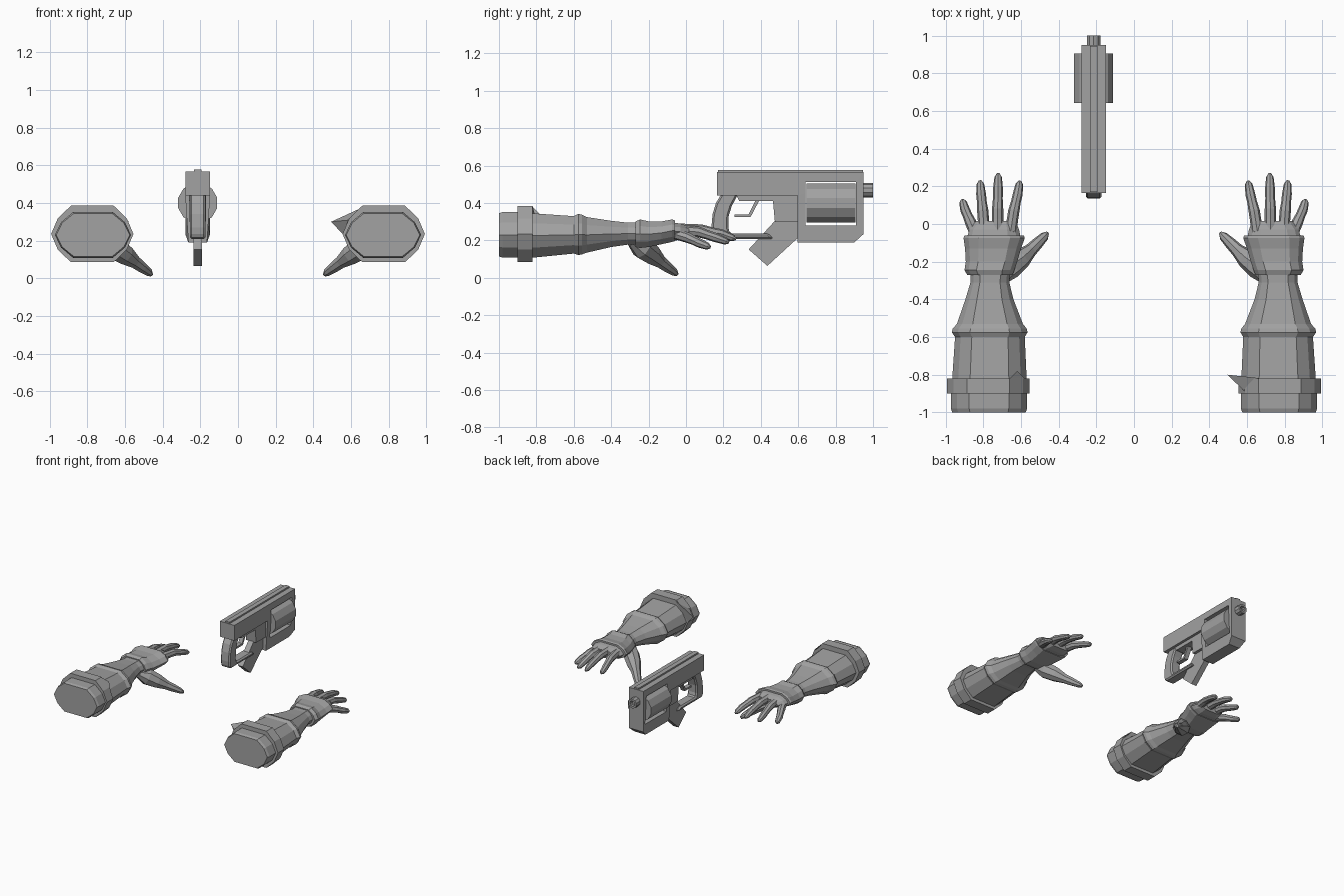
import bpy, bmesh, math
from mathutils import Vector

if "Cube" in bpy.data.objects:
    bpy.data.objects.remove(bpy.data.objects["Cube"])

grey = bpy.data.materials.new("plain grey")
grey.diffuse_color = (0.36, 0.36, 0.36, 1)
grey.use_nodes = True
grey.node_tree.nodes["Principled BSDF"].inputs["Base Color"].default_value = grey.diffuse_color

# cross-sections (unit half-width, unit half-height)
ARM = [(1, 0), (.84, .55), (.52, 1), (-.52, 1), (-.84, .55),
       (-1, 0), (-.84, -.55), (-.52, -1), (.52, -1), (.84, -.55)]
ROUND = [(math.cos(i * math.pi / 4), math.sin(i * math.pi / 4)) for i in range(8)]


def finish(name, bm):
    bmesh.ops.recalc_face_normals(bm, faces=bm.faces)
    mesh = bpy.data.meshes.new(name)
    bm.to_mesh(mesh)
    bm.free()
    mesh.materials.append(grey)
    ob = bpy.data.objects.new(name, mesh)
    bpy.context.collection.objects.link(ob)
    return ob


def loft(name, rows, section, s=1, fixed=False):
    """Skin rows of (x, y, z, half width, half height); s = -1 mirrors in x."""
    bm = bmesh.new()
    pts = [Vector(r[:3]) for r in rows]
    rings = []
    for i, r in enumerate(rows):
        d = pts[min(i + 1, len(pts) - 1)] - pts[max(i - 1, 0)]
        d = Vector((0, 1, 0)) if fixed else d.normalized()
        side = d.cross(Vector((0, 0, 1))).normalized()
        up = side.cross(d)
        ring = []
        for u, w in section:
            p = pts[i] + side * (u * r[3]) + up * (w * r[4])
            ring.append(bm.verts.new((p.x * s, p.y, p.z)))
        rings.append(ring)
    n = len(section)
    for a, b in zip(rings, rings[1:]):
        for j in range(n):
            bm.faces.new((a[j], a[(j + 1) % n], b[(j + 1) % n], b[j]))
    bm.faces.new(rings[0])
    bm.faces.new(rings[-1])
    return finish(name, bm)


def span(y, x0, x1, z0, z1):
    """Loft row given by its extents."""
    return ((x0 + x1) / 2, y, (z0 + z1) / 2, (x1 - x0) / 2, (z1 - z0) / 2)


def slab(name, outline, width, x=-.214):
    """Extrude a (y, z) outline along x."""
    bm = bmesh.new()
    a = [bm.verts.new((x - width / 2, y, z)) for y, z in outline]
    b = [bm.verts.new((x + width / 2, y, z)) for y, z in outline]
    bm.faces.new(a)
    bm.faces.new(b)
    for i in range(len(a)):
        j = (i + 1) % len(a)
        bm.faces.new((a[i], a[j], b[j], b[i]))
    return finish(name, bm)


def spike(name, base, tip):
    bm = bmesh.new()
    v = [bm.verts.new(p) for p in base]
    t = bm.verts.new(tip)
    bm.faces.new(v)
    for i in range(len(v)):
        bm.faces.new((v[i], v[(i + 1) % len(v)], t))
    return finish(name, bm)


# ---- two mirrored arms ----
for s, tag in ((1, "left"), (-1, "right")):
    # sleeve end, raised collar, forearm with elbow ridge, tapered wrist
    loft(tag + "_forearm", [
        span(-1, -.965, -.575, .115, .345), span(-.98, -.972, -.568, .108, .352),
        span(-.90, -.972, -.568, .108, .352), span(-.82, -.965, -.57, .108, .345),
        span(-.60, -.95, -.58, .13, .33), span(-.575, -.967, -.565, .122, .342),
        span(-.555, -.962, -.57, .126, .337), span(-.53, -.94, -.59, .135, .325),
        span(-.40, -.895, -.64, .165, .305), span(-.31, -.868, -.662, .178, .295),
        span(-.24, -.868, -.655, .178, .295)], ARM, s, True)
    loft(tag + "_collar", [
        span(-.90, -.992, -.555, .085, .385), span(-.82, -.992, -.555, .085, .385)],
        ARM, s, True)
    # glove cuff and palm
    loft(tag + "_glove", [
        span(-.27, -.885, -.645, .165, .302), span(-.245, -.90, -.635, .16, .312),
        span(-.20, -.893, -.62, .165, .302), span(-.13, -.897, -.60, .18, .302),
        span(-.075, -.905, -.58, .192, .312), span(-.06, -.90, -.585, .196, .308)],
        ARM, s, True)
    loft(tag + "_palm", [
        span(-.08, -.888, -.60, .198, .298), span(-.03, -.875, -.61, .203, .29),
        span(.015, -.84, -.63, .215, .275)], ARM, s, True)
    # thumb mass and thumb
    loft(tag + "_thumb", [
        (-.70, -.29, .20, .035, .03), (-.66, -.235, .165, .062, .065),
        (-.60, -.185, .125, .055, .055), (-.55, -.14, .088, .036, .036),
        (-.51, -.10, .058, .031, .030), (-.475, -.065, .032, .024, .022),
        (-.46, -.048, .018, .010, .010)], ROUND, s)
    # fingers: knuckle, middle joint, end joint, tip
    fingers = {
        "little": [(-.835, -.07, .24), (-.868, .01, .215), (-.897, .075, .185), (-.912, .13, .163)],
        "ring": [(-.795, -.04, .255), (-.803, .07, .245), (-.812, .16, .215), (-.817, .23, .19)],
        "middle": [(-.724, -.04, .26), (-.724, .08, .258), (-.722, .19, .235), (-.721, .268, .207)],
        "index": [(-.655, -.04, .255), (-.638, .07, .25), (-.617, .16, .225), (-.606, .228, .20)],
    }
    for f, p in fingers.items():
        a, b, c, d = map(Vector, p)
        stations = [(a, .033), (a.lerp(b, .55), .030), (b, .030), (b.lerp(c, .5), .026),
                    (c, .026), (c.lerp(d, .75), .020), (d, .008)]
        loft(f"{tag}_{f}_finger", [(*q, r, r * .95) for q, r in stations], ROUND, s)

# collar spikes: long on the right arm, short on the left
spike("right_collar_spike", [(.68, -.82, .385), (.555, -.82, .235), (.60, -.90, .31)], (.495, -.80, .30))
spike("left_collar_spike", [(-.66, -.82, .38), (-.58, -.82, .30), (-.62, -.86, .33)], (-.62, -.78, .34))

# ---- revolver ----
body = slab("gun_body", [(.165, .566), (.165, .44), (.595, .44), (.595, .19), (.90, .19),
                         (.95, .235), (.95, .566)], .132)
for v in body.data.vertices:      # narrow the underside
    if v.co.z < .2:
        v.co.x = -.214 + (v.co.x + .214) * .75
window = slab("window_cutter", [(.638, .28), (.91, .28), (.91, .512), (.638, .512)], .4)
window.hide_render = True
window.hide_viewport = True
cut = body.modifiers.new("window", "BOOLEAN")
cut.operation = "DIFFERENCE"
cut.solver = "EXACT"
cut.object = window
slab("top_rail", [(.17, .56), (.17, .578), (.945, .578), (.945, .56)], .038)


def disc(name, y0, y1, z, r, sides, hole=0):
    """Cylinder along y, with an optional blind bore in its far end."""
    rows = [(y0, r), (y1, r)] + ([(y1, hole), (y1 - .03, hole)] if hole else [])
    bm = bmesh.new()
    rings = [[bm.verts.new((-.214 + q * math.cos(2 * math.pi * (k + .5) / sides), y,
                            z + q * math.sin(2 * math.pi * (k + .5) / sides)))
              for k in range(sides)] for y, q in rows]
    for a, b in zip(rings, rings[1:]):
        for k in range(sides):
            m = (k + 1) % sides
            bm.faces.new((a[k], a[m], b[m], b[k]))
    bm.faces.new(rings[0])
    bm.faces.new(rings[-1])
    return finish(name, bm)


disc("cylinder", .643, .906, .40, .107, 12)
disc("barrel", .93, 1.0, .468, .038, 10, .022)

# open loop grip with a bottom bar
grip = slab("grip", [(.19, .45), (.16, .40), (.142, .34), (.136, .27), (.14, .225), (.155, .208),
                     (.47, .208), (.44, .238), (.235, .238), (.226, .27), (.228, .33),
                     (.245, .385), (.28, .45)], .084)
bev = grip.modifiers.new("soft edges", "BEVEL")
bev.width = .01
bev.segments = 1
slab("trigger_housing", [(.265, .45), (.285, .41), (.465, .41), (.475, .30), (.60, .30), (.60, .45)], .09)
slab("trigger", [(.375, .42), (.395, .42), (.345, .325), (.26, .325), (.26, .34), (.335, .34)], .035)
slab("angled_magazine", [(.48, .31), (.60, .31), (.60, .215), (.435, .064), (.335, .152)], .046)
